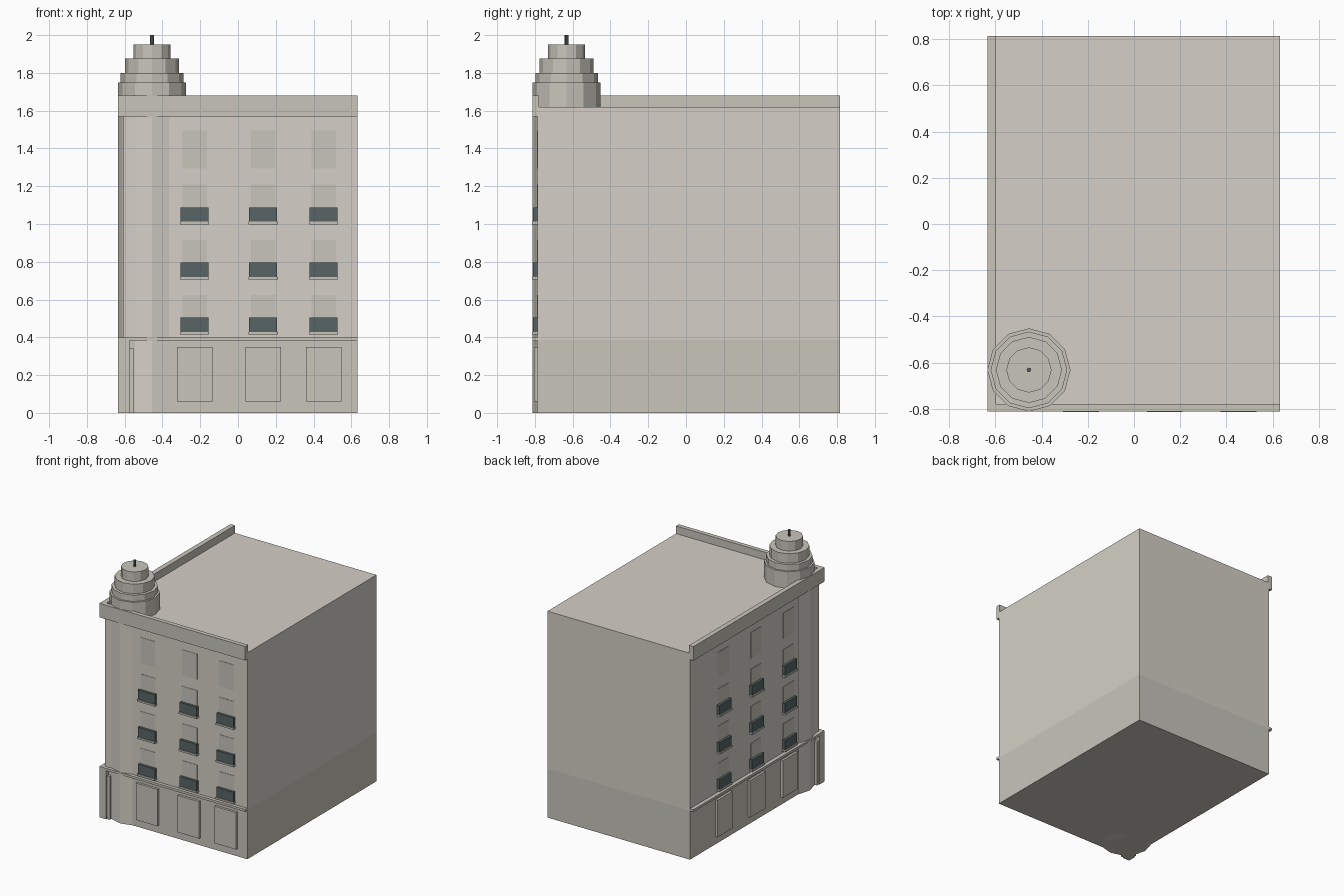
import bpy

if "Cube" in bpy.data.objects:
    bpy.data.objects.remove(bpy.data.objects["Cube"])


def material(name, rgb):
    m = bpy.data.materials.new(name)
    m.diffuse_color = (*rgb, 1)
    m.use_nodes = True
    m.node_tree.nodes["Principled BSDF"].inputs["Base Color"].default_value = m.diffuse_color
    return m


STONE = material("light_stone", (0.66, 0.63, 0.57))
TRIM = material("trim_stone", (0.58, 0.56, 0.50))
DARK = material("dark_metal", (0.10, 0.13, 0.13))

# Wall planes of the main block
X0, X1, Y0, Y1 = -0.605, 0.632, -0.787, 0.815
XO, YO = -0.635, -0.813      # outer face of the projecting trim


def box(name, x, y, z, mat):
    bpy.ops.mesh.primitive_cube_add(
        size=1, location=[(a + b) / 2 for a, b in (x, y, z)])
    o = bpy.context.object
    o.name = name
    o.scale = [b - a for a, b in (x, y, z)]
    bpy.ops.object.transform_apply(location=False, rotation=False, scale=True)
    o.data.materials.append(mat)
    return o


def prism(name, r, z0, z1, mat, sides=12):
    bpy.ops.mesh.primitive_cylinder_add(
        vertices=sides, radius=r, depth=z1 - z0,
        location=(-0.455, -0.632, (z0 + z1) / 2))
    o = bpy.context.object
    o.name = name
    o.data.materials.append(mat)


def facade_box(name, side, centre, width, z, out, mat):
    """Box on the front or left wall, projecting outwards by 'out'."""
    span = (centre - width / 2, centre + width / 2)
    if side == "front":
        box(name, span, (Y0 - out, Y0), z, mat)
    else:
        box(name, (X0 - out, X0), span, z, mat)


# Main block
box("ground_storey", (X0, X1), (Y0, Y1), (0, 0.385), TRIM)
box("upper_storeys", (X0, X1), (Y0, Y1), (0.385, 1.62), STONE)

# Horizontal bands and parapet along the two street sides
for name, z, depth, mat in (("belt_course", (0.382, 0.4), 0.0, TRIM),
                            ("cornice", (1.57, 1.615), 0.0, TRIM),
                            ("parapet", (1.615, 1.68), 0.008, TRIM)):
    box(name + "_front", (XO, X1), (YO, Y0 + depth), z, mat)
    box(name + "_left", (XO, X0 + depth), (Y0 + depth, Y1), z, mat)

# Corner tower: shaft, stepped crown and spike
prism("tower_shaft", 0.18, 0, 1.57, STONE)
prism("tower_drum", 0.18, 1.57, 1.75, TRIM)
prism("tower_step_1", 0.166, 1.75, 1.80, TRIM)
prism("tower_step_2", 0.143, 1.80, 1.875, TRIM)
prism("tower_step_3", 0.098, 1.875, 1.95, TRIM)
prism("tower_spike", 0.01, 1.95, 2.0, DARK, 8)

# Corner pier with entrance jambs at street level
box("corner_pier", (XO, -0.575), (YO, -0.75), (0, 0.382), TRIM)
box("jamb_front", (-0.575, -0.55), (-0.805, -0.76), (0, 0.34), TRIM)
box("jamb_left", (-0.628, -0.59), (-0.75, -0.725), (0, 0.34), TRIM)

# Windows, balcony rails, sills and shopfront panels
for side, centres in (("front", (-0.23, 0.133, 0.453)),
                      ("left", (0.405, 0.0, -0.405))):
    for c in centres:
        facade_box(f"shop_panel_{side}", side, c, 0.188, (0.06, 0.35),
                   0.018, TRIM)
        facade_box(f"top_window_{side}", side, c, 0.13, (1.295, 1.495),
                   0.003, TRIM)
        for z in (0.415, 0.705, 0.998):
            facade_box(f"window_{side}", side, c, 0.13, (z + 0.015, z + 0.21),
                       0.003, TRIM)
            facade_box(f"balcony_rail_{side}", side, c, 0.148,
                       (z + 0.014, z + 0.09), 0.022, DARK)
            facade_box(f"sill_{side}", side, c, 0.155, (z, z + 0.014),
                       0.028, TRIM)
